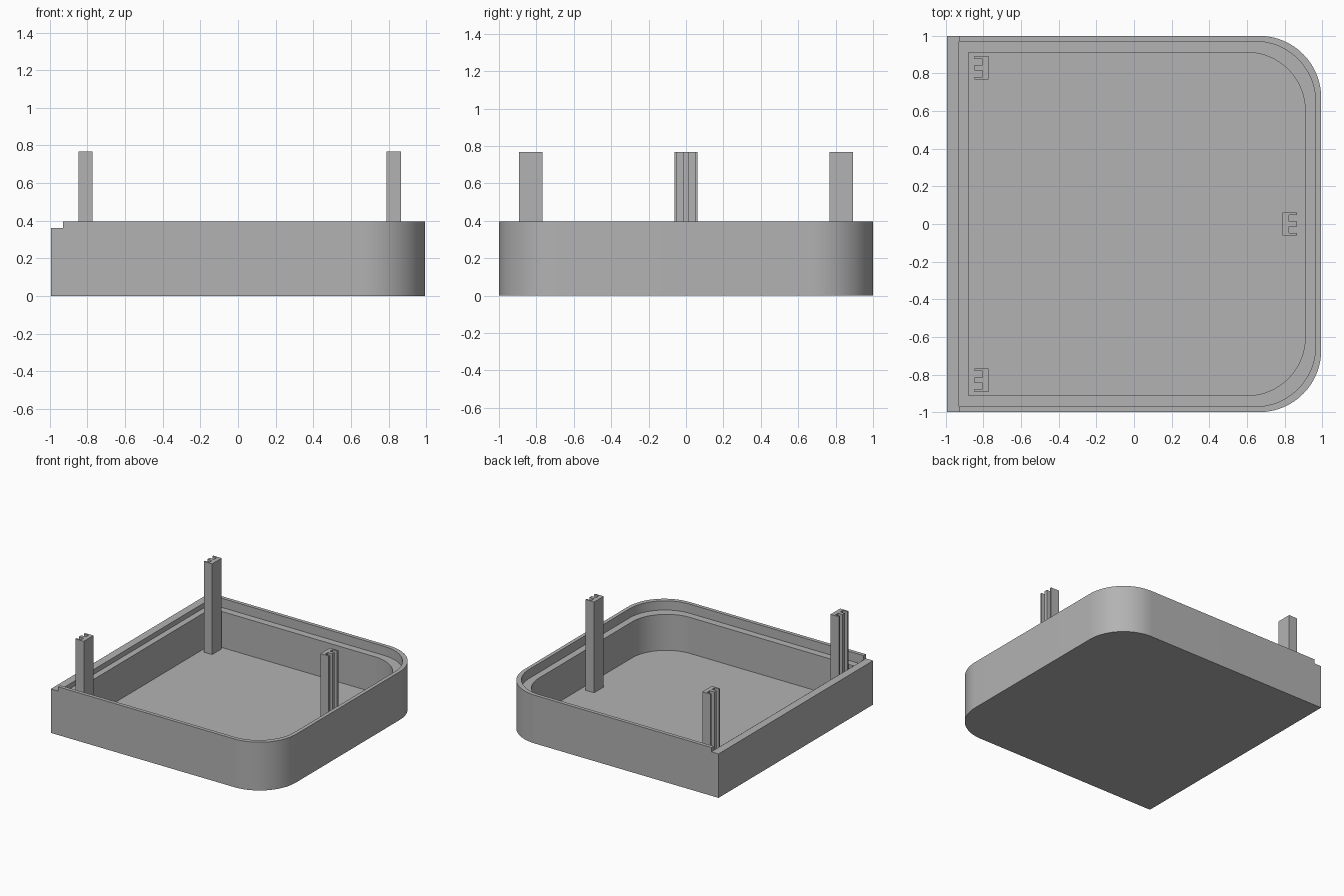
import bpy, bmesh, math

default = bpy.data.objects.get("Cube")
if default:
    bpy.data.objects.remove(default, do_unlink=True)

grey = bpy.data.materials.new("plain grey")
grey.use_nodes = True
GREY = (0.45, 0.45, 0.45, 1)
grey.diffuse_color = GREY
grey.node_tree.nodes["Principled BSDF"].inputs["Base Color"].default_value = GREY


def prism(name, outline, z0, z1):
    """Extrude a counter-clockwise outline from z0 up to z1."""
    bm = bmesh.new()
    base = bm.faces.new([bm.verts.new((x, y, z0)) for x, y in outline])
    top = bmesh.ops.extrude_face_region(bm, geom=[base])["geom"]
    bmesh.ops.translate(bm, vec=(0, 0, z1 - z0),
                        verts=[v for v in top if isinstance(v, bmesh.types.BMVert)])
    bmesh.ops.recalc_face_normals(bm, faces=bm.faces)
    mesh = bpy.data.meshes.new(name)
    bm.to_mesh(mesh)
    bm.free()
    mesh.materials.append(grey)
    obj = bpy.data.objects.new(name, mesh)
    bpy.context.collection.objects.link(obj)
    return obj


def d_outline(x0, x1, half, radius, steps=24):
    """Rectangle whose two +x corners are rounded."""
    arc = [(x1 - radius + radius * math.cos(a), half - radius + radius * math.sin(a))
           for a in (math.pi / 2 * i / steps for i in range(steps + 1))]
    return [(x0, -half)] + [(x, -y) for x, y in reversed(arc)] + arc + [(x0, half)]


def cut(target, cutter):
    mod = target.modifiers.new("cut", "BOOLEAN")
    mod.operation = "DIFFERENCE"
    mod.solver = "EXACT"
    mod.object = cutter
    bpy.context.view_layer.objects.active = target
    bpy.ops.object.modifier_apply(modifier=mod.name)
    bpy.data.objects.remove(cutter, do_unlink=True)


# Tray: block with a cavity, a recessed ledge and a lowered left wall
FLOOR, LEDGE, LOW_WALL, RIM = 0.025, 0.32, 0.36, 0.395
tray = prism("tray", d_outline(-0.995, 0.995, 1.0, 0.33), 0, RIM)
cut(tray, prism("cavity_cutter", d_outline(-0.88, 0.91, 0.912, 0.31), FLOOR, 1))
cut(tray, prism("ledge_cutter", d_outline(-0.93, 0.965, 0.97, 0.32), LEDGE, 1))
cut(tray, prism("left_wall_cutter",
                [(-1.2, -1.2), (-0.93, -1.2), (-0.93, 1.2), (-1.2, 1.2)], LOW_WALL, 1))

bpy.ops.object.select_all(action="DESELECT")
tray.select_set(True)
bpy.context.view_layer.objects.active = tray
bpy.ops.object.shade_smooth_by_angle(angle=math.radians(30))

# Posts: E-shaped section, with the two slots facing the nearest wall
HALF, BACK, TIP = 0.062, -0.038, 0.038
SLOT, WEB, TOOTH = 0.048, -0.004, 0.014
section = [(BACK, -HALF), (TIP, -HALF), (TIP, -SLOT), (WEB, -SLOT),
           (WEB, -TOOTH), (TIP, -TOOTH), (TIP, TOOTH), (WEB, TOOTH),
           (WEB, SLOT), (TIP, SLOT), (TIP, HALF), (BACK, HALF)]
for name, x, y, side in (("right_front_post", -0.81, -0.83, -1),
                         ("right_back_post", -0.81, 0.83, -1),
                         ("left_post", 0.827, 0, 1)):
    prism(name, [(x + side * u, y + side * v) for u, v in section], FLOOR - 0.01, 0.768)
